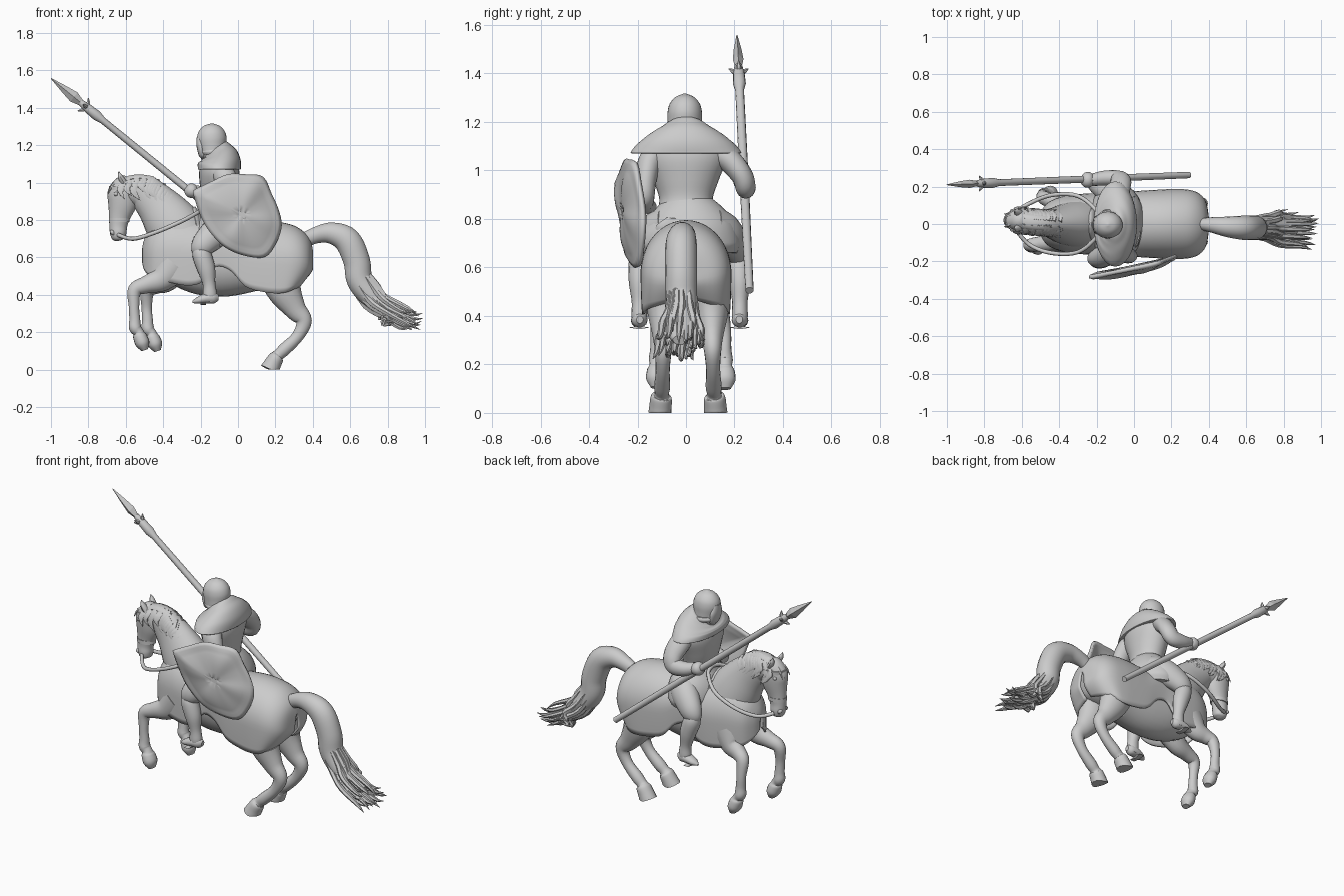
import bpy, math, random
from mathutils import Vector

random.seed(4)


def spline(pts, n):
    """Catmull-Rom through tuples of any length."""
    out = []
    for i in range(len(pts) - 1):
        p0, p1, p2 = pts[max(i - 1, 0)], pts[i], pts[i + 1]
        p3 = pts[min(i + 2, len(pts) - 1)]
        for k in range(n):
            t = k / n
            out.append(tuple(0.5 * (2 * b + (c - a) * t + (2 * a - 5 * b + 4 * c - d) * t * t
                                    + (3 * b - a - 3 * c + d) * t ** 3)
                             for a, b, c, d in zip(p0, p1, p2, p3)))
    return out + [tuple(pts[-1])]


def make(name, verts, faces, smooth=True):
    me = bpy.data.meshes.new(name)
    me.from_pydata(verts, [], faces)
    ob = bpy.data.objects.new(name, me)
    bpy.context.collection.objects.link(ob)
    bpy.context.view_layer.objects.active = ob
    ob.select_set(True)
    if smooth:
        bpy.ops.object.shade_smooth_by_angle(angle=math.radians(50))
    ob.select_set(False)
    return ob


def rings(pts, sides, n, base=0):
    """Elliptical rings (x, y, z, side radius, depth radius) along a path."""
    p = spline(pts, n) if n > 1 else [tuple(q) for q in pts]
    verts, faces = [], []
    for i, q in enumerate(p):
        t = (Vector(p[min(i + 1, len(p) - 1)][:3]) - Vector(p[max(i - 1, 0)][:3])).normalized()
        s = Vector((0, 1, 0))
        s = (s - t * s.dot(t)).normalized()
        u = t.cross(s)
        for k in range(sides):
            a = 2 * math.pi * k / sides
            v = Vector(q[:3]) + s * max(q[3], .001) * math.cos(a) + u * max(q[4], .001) * math.sin(a)
            verts.append((v.x, v.y, max(v.z, 0)))
    for i in range(len(p) - 1):
        for k in range(sides):
            a, b = i * sides + k, i * sides + (k + 1) % sides
            faces.append((base + a, base + b, base + b + sides, base + a + sides))
    m = len(verts)
    faces.append(tuple(base + k for k in reversed(range(sides))))
    faces.append(tuple(base + k for k in range(m - sides, m)))
    return verts, faces


def loft(name, pts, sides=20, n=5, smooth=True):
    return make(name, *rings(pts, sides, n), smooth)


def bundle(name, strands, sides=6, n=3):
    verts, faces = [], []
    for s in strands:
        v, f = rings(s, sides, n, len(verts))
        verts += v
        faces += f
    return make(name, verts, faces)


# horse barrel under the cloth
loft("horse_body", [(-.49, 0, .64, .02, .02), (-.46, 0, .64, .08, .1), (-.38, 0, .64, .12, .15),
                    (-.22, 0, .6, .145, .19), (-.08, 0, .58, .15, .19), (.08, 0, .59, .155, .17),
                    (.22, 0, .61, .16, .15), (.33, 0, .61, .12, .11), (.37, 0, .61, .02, .02)], 28)

# draped horse cloth: stations of x, top, half width, hem
cloth = spline([(-.512, .65, .012, .57), (-.5, .70, .06, .53), (-.46, .77, .115, .49), (-.38, .82, .148, .47),
                (-.27, .82, .162, .45), (-.19, .80, .165, .47), (-.12, .775, .166, .55), (-.04, .775, .172, .53),
                (.04, .785, .178, .445), (.14, .795, .184, .415), (.22, .79, .187, .408), (.3, .77, .182, .415),
                (.355, .735, .158, .43), (.388, .69, .11, .445), (.402, .63, .02, .47)], 4)
V, F, M = [], [], 16
for x, top, w, hem in cloth:
    zs = hem + (top - hem) * .45
    lean = .055 * min(max((x - .2) / .15, 0), 1)
    for k in range(-M, M + 1):
        t, sg = abs(k) / M, (1 if k > 0 else -1)
        ph = min(t / .65, 1) * math.pi / 2
        drop = max(t - .65, 0) / .35
        z = zs + (top - zs) * math.cos(ph) - (zs - hem) * drop
        V.append((x - lean * drop ** 1.5, sg * w * math.sin(ph) * (1 - .03 * drop * drop), z))
R = 2 * M + 1
for i in range(len(cloth) - 1):
    for k in range(R - 1):
        a = i * R + k
        F.append((a, a + R, a + R + 1, a + 1))
make("horse_cloth", V, F).modifiers.new("thickness", "SOLIDIFY").thickness = .012

# neck and head
loft("horse_neck", [(-.30, 0, .70, .13, .16), (-.36, 0, .79, .11, .145), (-.435, .005, .885, .08, .115),
                    (-.51, .01, .95, .065, .092), (-.58, .015, .96, .058, .072), (-.62, .015, .955, .03, .04)], 24)
loft("horse_head", [(-.59, .02, 1.03, .02, .02), (-.60, .02, 1.005, .05, .055), (-.612, .02, .95, .06, .083),
                    (-.618, .02, .89, .056, .078), (-.633, .02, .82, .044, .058), (-.64, .02, .77, .04, .048),
                    (-.64, .02, .73, .043, .044), (-.636, .02, .70, .034, .034), (-.634, .02, .69, .01, .01)], 20)
for s in (-1, 1):
    y = .02 + s * .038
    loft("horse_ear", [(-.61, y, 1.0, .02, .018), (-.628, y + s * .006, 1.03, .018, .014),
                       (-.638, y + s * .008, 1.06, .002, .002)], 8, 3)
    bundle("horse_eye", [[(-.66, .02 + s * .04, .945, .004, .004), (-.652, .02 + s * .048, .94, .013, .013),
                          (-.64, .02 + s * .05, .935, .004, .004)]], 10)
    loft("nostril", [(-.68, .02 + s * .02, .745, .004, .004), (-.672, .02 + s * .028, .735, .013, .012),
                     (-.66, .02 + s * .03, .72, .004, .004)], 8)

# mane: crest ridge with locks falling to both sides
crest = [(-.62, .02, 1.005), (-.54, .01, 1.025), (-.455, .005, 1.01), (-.385, 0, .955), (-.33, 0, .89), (-.26, 0, .81)]
loft("mane_ridge", [(*p, .04, .02) for p in crest], 10)
locks = []
for i, p in enumerate(spline(crest, 5)):
    for s in (-1, 1):
        j, ln = random.uniform(-.01, .01), random.uniform(.07, .13)
        x, y, z = p[0] + j, p[1], p[2]
        locks.append([(x, y + s * .01, z + .01, .012, .016), (x + .005, y + s * .045, z - .02, .012, .018),
                      (x - .1 * ln, y + s * .062, z - ln * .6, .01, .015),
                      (x + .2 * ln + j, y + s * (.07 + (1.04 - z) * .1), z - ln, .001, .001)])
for k in range(5):
    locks.append([(-.6, .02, 1.02, .015, .012), (-.665, .02 + (k - 2) * .012, .99, .012, .01),
                  (-.695, .02 + (k - 2) * .018, .94, .001, .001)])
bundle("mane_locks", locks)

# legs, hooves included
front = [(-.34, .56, .07, .1), (-.41, .485, .055, .068), (-.49, .455, .042, .047), (-.552, .425, .035, .038),
         (-.556, .34, .026, .028), (-.552, .27, .027, .029), (-.55, .225, .033, .033), (-.532, .2, .03, .028),
         (-.526, .18, .04, .036), (-.51, .14, .044, .038), (-.498, .105, .025, .018)]
hind = [(.21, .57, .08, .13), (.245, .43, .072, .095), (.305, .325, .048, .06), (.352, .26, .036, .043),
        (.32, .18, .029, .032), (.25, .11, .033, .034), (.215, .078, .03, .031), (.205, .065, .043, .04),
        (.185, .03, .046, .046), (.17, 0, .048, .052)]
for s in (-1, 1):
    dx, dz, spread = (0, 0, .03) if s < 0 else (.068, -.005, .07)
    loft("front_leg", [(x + dx * min(i / 3, 1), s * (.09 + spread * min(i / 4, 1)), z + dz, a, b)
                       for i, (x, z, a, b) in enumerate(front)], 16)
    loft("hind_leg", [(x, s * (.095 + .02 * i / 9) + .008, z, a, b) for i, (x, z, a, b) in enumerate(hind)], 16)

# tail with frayed end
loft("tail", [(.35, 0, .69, .03, .04), (.42, -.005, .72, .042, .045), (.5, -.015, .73, .055, .058),
              (.585, -.02, .69, .065, .072), (.635, -.02, .58, .066, .072), (.65, -.02, .48, .066, .07),
              (.71, -.02, .395, .066, .062), (.79, -.02, .335, .06, .045), (.87, -.025, .3, .03, .02)], 18)
strands = []
for k in range(44):
    a, r = random.uniform(0, 6.28), random.uniform(.5, 1)
    c, d, L = r * math.cos(a), r * math.sin(a), random.uniform(.8, 1.0)
    w = random.uniform(.8, 1.25)
    strands.append([(.65 + .055 * d, -.02 + .055 * c, .49 + .02 * d, .013, .013),
                    (.715 + .035 * d, -.02 + .065 * c, .395 + .055 * d, .017, .017),
                    (.78, -.025 + .08 * c * w, .34 + .06 * d, .016, .016),
                    (L - .06, -.03 + .085 * c * w, .44 - .17 * L + .06 * d, .011, .011),
                    (L, -.03 + .1 * c * w, .42 - .17 * L + .05 * d + random.uniform(-.02, .03), .001, .001)])
bundle("tail_strands", strands)

# bridle and reins
for z, x, r, w in ((.80, -.635, .056, .046), (.97, -.61, .08, .063)):
    loft("bridle_strap", [(x, .02, z - .01, w, r), (x, .02, z + .012, w, r)], 20, 1)
for s in (-1, 1):
    loft("rein", [(-.64, .02 + s * .04, .72, .011, .011), (-.56, s * .11, .70, .011, .011),
                  (-.44, s * .155, .735, .011, .011), (-.3, s * .15, .795, .011, .011),
                  (-.2, s * .07, .85, .011, .011), (-.18, 0, .865, .011, .011)], 8)

# saddle
loft("saddle_cantle", [(.0, 0, .74, .13, .04), (.015, 0, .775, .12, .025), (.025, 0, .805, .08, .012)], 20)
loft("saddle_pommel", [(-.22, 0, .77, .1, .03), (-.235, 0, .84, .06, .025), (-.24, 0, .87, .02, .012)], 16)

# rider torso, tunic skirt, mantle
loft("torso", [(-.09, 0, .76, .14, .12), (-.09, 0, .82, .125, .1), (-.095, 0, .88, .11, .088),
               (-.1, 0, .96, .135, .1), (-.1, 0, 1.05, .168, .108), (-.1, 0, 1.11, .15, .095),
               (-.115, 0, 1.16, .08, .07), (-.13, 0, 1.2, .06, .06)], 28)
loft("tunic_skirt", [(-.095, 0, .87, .112, .09), (-.09, .005, .82, .16, .12), (-.09, .01, .76, .2, .145),
                     (-.095, .01, .70, .215, .15), (-.095, .01, .66, .2, .135)], 28)
loft("shoulder_mantle", [(-.125, 0, 1.18, .075, .072), (-.115, 0, 1.165, .11, .085), (-.105, 0, 1.14, .16, .105),
                         (-.1, 0, 1.11, .2, .115), (-.1, 0, 1.08, .225, .115), (-.1, 0, 1.07, .222, .112),
                         (-.1, 0, 1.072, .17, .09)], 28)
loft("collar", [(-.13, 0, 1.15, .075, .07), (-.13, 0, 1.165, .08, .08), (-.13, 0, 1.18, .075, .07)], 24)

# head and helmet
loft("face", [(-.14, 0, 1.13, .045, .055), (-.145, 0, 1.17, .058, .068), (-.145, 0, 1.22, .06, .07)], 20)
loft("helmet", [(-.135, -.005, 1.165, .071, .07), (-.138, -.005, 1.2, .071, .075), (-.14, -.005, 1.24, .071, .079),
                (-.14, -.005, 1.275, .062, .069), (-.14, -.005, 1.303, .038, .043), (-.14, -.005, 1.317, .004, .004)], 28)
loft("face_guard", [(-.205, -.005, 1.25, .03, .015), (-.2, -.005, 1.2, .05, .022),
                    (-.19, -.005, 1.15, .045, .02), (-.183, -.005, 1.135, .03, .012)], 16)

# rider arms
loft("spear_arm", [(-.09, .13, 1.07, .05, .055), (-.08, .18, 1.04, .05, .06), (-.07, .23, .98, .045, .055),
                   (-.09, .245, .935, .042, .05), (-.16, .245, .935, .04, .042), (-.23, .235, .955, .032, .032)], 16)
loft("shield_arm", [(-.09, -.12, 1.07, .05, .055), (-.07, -.15, 1.03, .05, .06), (-.04, -.165, .96, .043, .052),
                    (-.03, -.17, .89, .04, .045), (-.08, -.17, .86, .036, .036), (-.16, -.15, .85, .03, .03)], 16)
loft("spear_hand", [(-.21, .235, .955, .02, .02), (-.235, .236, .955, .04, .038), (-.265, .235, .96, .038, .036),
                    (-.285, .235, .965, .012, .012)], 14)

# rider legs with pointed shoes and stirrups
for s in (-1, 1):
    def P(x, y, z, a, b): return (x, s * y + .015, z, a, b)
    loft("thigh", [P(-.04, .08, .78, .07, .08), P(-.1, .14, .745, .075, .085), P(-.165, .185, .69, .062, .072),
                   P(-.2, .2, .645, .048, .056), P(-.215, .2, .61, .02, .03)], 18)
    loft("shin", [P(-.2, .2, .67, .03, .03), P(-.195, .203, .62, .048, .05), P(-.17, .207, .54, .044, .048),
                  P(-.155, .207, .46, .032, .034), P(-.15, .207, .40, .033, .038), P(-.15, .207, .365, .028, .03)], 16)
    loft("shoe", [P(-.105, .205, .385, .014, .016), P(-.13, .206, .385, .03, .032), P(-.17, .208, .382, .034, .028),
                  P(-.215, .212, .37, .026, .018), P(-.243, .215, .362, .006, .006)], 14)
    loft("stirrup_tread", [P(-.2, .208, .352, .045, .007), P(-.17, .208, .352, .045, .007)], 4, 1, False)

# spear: shaft, blade, spiked guard
A, B = Vector((-1, .21, 1.558)), Vector((.295, .262, .505))


def on_spear(t, a, b): return (*A.lerp(B, t), a, b)


loft("spear_shaft", [on_spear(t, r, r) for t, r in ((.12, .016), (.15, .024), (.19, .027), (.215, .018),
                                                    (.6, .019), (1, .017))], 12, 1)
loft("spear_blade", [on_spear(t, a, b) for t, a, b in ((0, .002, .002), (.055, .016, .02), (.095, .022, .031),
                                                       (.13, .012, .014))], 4, 1, False)
axis = (B - A).normalized()
c = A.lerp(B, .143)
bundle("spear_guard", [[(*c, .014, .014), (*(c + d * .022), .012, .012), (*(c + d * .045 - axis * .018), .002, .002)]
                       for d in (axis.cross((0, 1, 0)), -axis.cross((0, 1, 0)),
                                 Vector((.01, .9, .01)), Vector((.01, -.9, .01)))], 6)

# shield: tilted heater outline, domed, with a raised cross and rim
edge = [(-.24, .955), (-.15, 1.0), (-.055, 1.042), (.04, 1.04), (.13, 1.028), (.175, .94), (.21, .86), (.228, .77),
        (.2, .68), (.14, .605), (.03, .615), (-.07, .66), (-.15, .74), (-.2, .83)]
edge = spline(edge + edge[:1], 4)[:-1]
cx, cz, N, K = 0.02, .83, len(edge), 12
V, F = [], []
for j in range(1, K + 1):
    r = j / K
    for x, z in edge:
        px, pz = cx + (x - cx) * r, cz + (z - cz) * r
        ridge = abs(math.cos(2 * (math.atan2(z - cz, x - cx) + .3))) ** 3
        bulge = .048 * (1 - r * r) + .012 * ridge * r * r * (1 - r) * 6 + (.006 if j >= K - 1 else 0)
        V.append((px, -.213 + .22 * px + .1 * max(.83 - pz, -.2) * (pz > .83) - bulge + .03 * (pz - .83), pz))
for j in range(K - 1):
    for k in range(N):
        a, b = j * N + k, j * N + (k + 1) % N
        F.append((a, b, b + N, a + N))
F.append(tuple(range(N)))
sh = make("shield", V, F).modifiers.new("thickness", "SOLIDIFY")
sh.thickness, sh.offset = .018, 0
